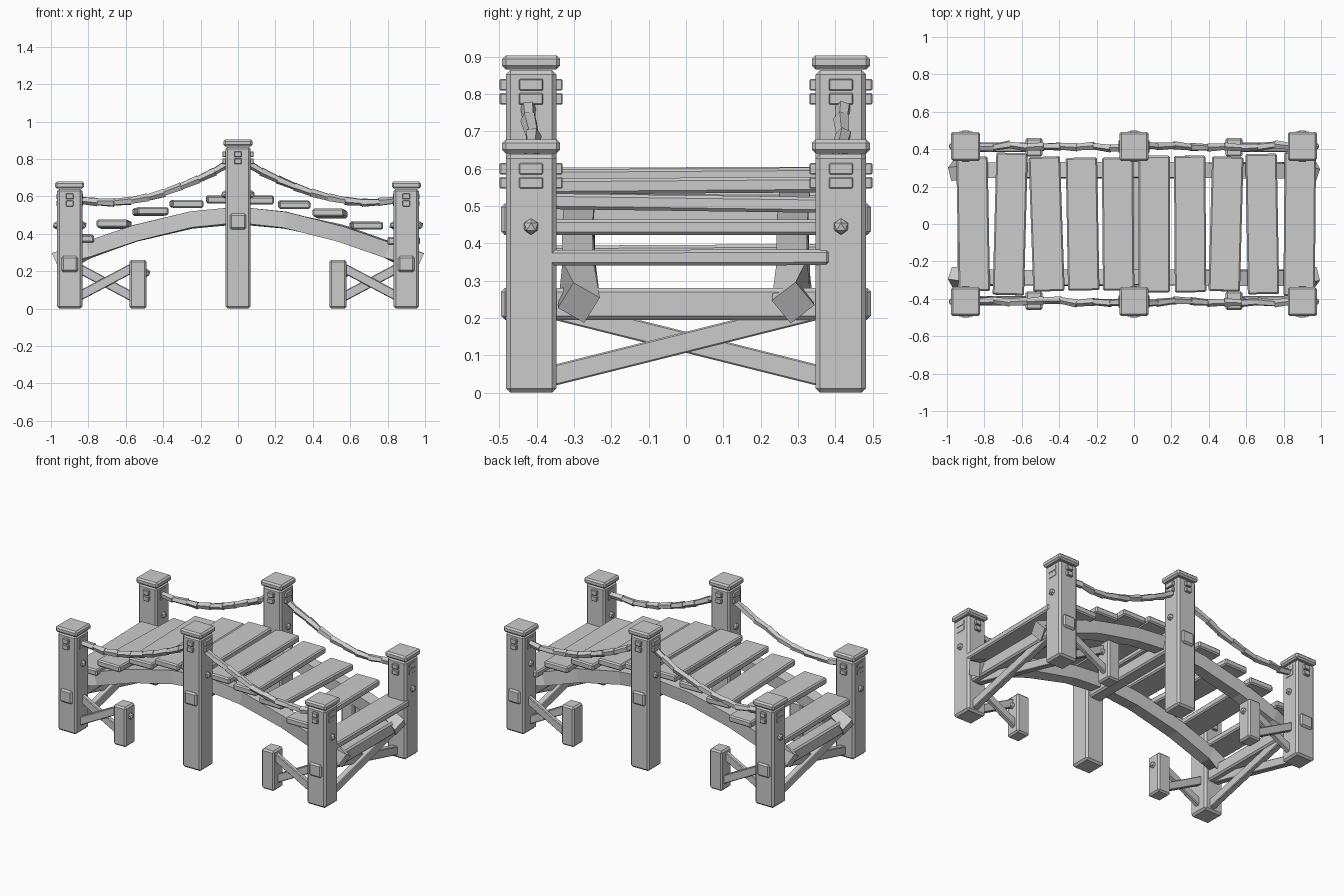
import bpy, bmesh, math, random
from mathutils import Vector, Matrix

if "Cube" in bpy.data.objects:
    bpy.data.objects.remove(bpy.data.objects["Cube"], do_unlink=True)
random.seed(4)

wood = bpy.data.materials.new("weathered_grey")
wood.use_nodes = True
grey = (0.6, 0.6, 0.6, 1)
wood.diffuse_color = grey
wood.node_tree.nodes["Principled BSDF"].inputs["Base Color"].default_value = grey


def finish(name, bm, bevel=0.0):
    mesh = bpy.data.meshes.new(name)
    bmesh.ops.recalc_face_normals(bm, faces=bm.faces)
    bm.to_mesh(mesh)
    bm.free()
    mesh.materials.append(wood)
    obj = bpy.data.objects.new(name, mesh)
    bpy.context.scene.collection.objects.link(obj)
    if bevel:
        mod = obj.modifiers.new("chamfer", 'BEVEL')
        mod.width = bevel
        mod.segments = 1
    return obj


def box(name, centre, size, bevel=0.01, rot=None):
    bm = bmesh.new()
    bmesh.ops.create_cube(bm, size=1, matrix=Matrix.Diagonal((*size, 1)))
    obj = finish(name, bm, bevel)
    obj.location = centre
    if rot:
        obj.rotation_euler = rot
    return obj


def bar(name, a, b, width, height):
    """Beam between two points, its height kept in the vertical plane."""
    a, b = Vector(a), Vector(b)
    d = (b - a).normalized()
    side = Vector((0, 0, 1)).cross(d).normalized()
    basis = Matrix((d, side, d.cross(side))).transposed()
    return box(name, (a + b) / 2, ((b - a).length, width, height), 0.004, basis.to_euler())


def sweep(name, rings):
    """Skin a list of equal-sided rings and close both ends."""
    bm = bmesh.new()
    loops = [[bm.verts.new(p) for p in ring] for ring in rings]
    n = len(loops[0])
    for r, s in zip(loops, loops[1:]):
        for i in range(n):
            bm.faces.new((r[i], r[(i + 1) % n], s[(i + 1) % n], s[i]))
    bm.faces.new(loops[0][::-1])
    bm.faces.new(loops[-1])
    return finish(name, bm)


def bolt(name, x, y, z):
    bm = bmesh.new()
    bmesh.ops.create_icosphere(bm, subdivisions=1, radius=0.022)
    finish(name, bm).location = (x, y, z)


# Main posts with caps, notched bands and bolts
for x in (-0.9, 0, 0.9):
    mid = x == 0
    top = 0.865 if mid else 0.64
    for y in (-0.415, 0.415):
        box("post", (x, y, top / 2), (0.135, 0.135, top), 0.012)
        box("post_cap", (x, y, top + 0.02), (0.155, 0.155, 0.038), 0.01)
        for dz in (0.04, 0.078):
            z = top - dz
            box("band_across", (x, y, z), (0.168 if mid else 0.14, 0.065, 0.031), 0.003)
            box("band_along", (x, y, z), (0.04, 0.168, 0.031), 0.003)
        for s in (-1, 1):
            bolt("post_bolt", x + s * 0.07, y, 0.61 if mid else 0.445)

# Cross beams whose ends show through the posts
for x, z in ((-0.9, 0.238), (0, 0.465), (0.9, 0.238)):
    box("cross_beam", (x, 0, z), (0.088, 0.99, 0.085), 0.01)

# Short posts and crossed braces
for sx in (-1, 1):
    for sy in (-1, 1):
        y = sy * 0.41
        box("short_post", (sx * 0.535, y, 0.13), (0.09, 0.1, 0.26), 0.01)
        bolt("short_post_bolt", sx * 0.535 + 0.046, y, 0.19)
        for k, (z0, z1) in enumerate(((0.05, 0.23), (0.23, 0.05))):
            yk = y + (k - 0.5) * 0.02
            bar("side_brace", (sx * 0.88, yk, z0), (sx * 0.54, yk, z1), 0.03, 0.05)
        xk = sx * 0.9 + sy * 0.012
        bar("end_brace", (xk, -0.4, 0.135 - sy * 0.1), (xk, 0.4, 0.135 + sy * 0.1), 0.04, 0.055)

# Arched bearers, twisted at their ends
stations = [-0.97, -0.8, -0.55, -0.25, 0, 0.25, 0.55, 0.8, 0.97]
for sy in (-1, 1):
    rings = []
    for x in stations:
        z = 0.497 - 0.27 * abs(x) ** 1.75
        slope = math.atan(-0.47 * math.copysign(abs(x) ** 0.75, x))
        d = Vector((math.cos(slope), 0, math.sin(slope)))
        up = Vector((-d.z, 0, d.x))
        twist = 0.12 * random.uniform(-1, 1) + (0.6 * sy if abs(x) > 0.9 else 0)
        ring = []
        for i in range(4):
            a = math.pi / 4 + i * math.pi / 2 + twist
            ring.append(Vector((x, sy * 0.287, z)) + up * 0.061 * math.sin(a)
                        + Vector((0, 0.058 * math.cos(a), 0)))
        rings.append(ring)
    sweep("arch_bearer", rings)

# Deck planks: x, z, length, yaw in degrees
planks = [(-0.86, 0.375, 0.72, 1), (-0.662, 0.45, 0.76, -1.5), (-0.467, 0.518, 0.72, 2),
          (-0.275, 0.56, 0.71, 1), (-0.085, 0.583, 0.71, 0.5), (0.108, 0.58, 0.73, 0),
          (0.3, 0.555, 0.73, 0.4), (0.492, 0.508, 0.72, -1.5), (0.686, 0.443, 0.75, 1),
          (0.886, 0.362, 0.77, -0.5)]
for x, z, length, yaw in planks:
    box("deck_plank", (x, 0, z), (0.168, length, 0.042), 0.008,
        (math.radians(random.uniform(-0.9, 0.6)), 0, math.radians(yaw)))

# Sagging ropes built from rough, tapered lengths
sag = [(0.04, 0.785), (0.13, 0.73), (0.22, 0.687), (0.31, 0.65), (0.4, 0.617),
       (0.49, 0.592), (0.58, 0.575), (0.67, 0.567), (0.76, 0.57), (0.86, 0.58)]
for sx in (-1, 1):
    for sy in (-1, 1):
        path = [Vector((sx * x, sy * 0.415 + random.uniform(-0.01, 0.01), z)) for x, z in sag]
        for a, b in zip(path, path[1:]):
            d = (b - a).normalized()
            side = d.cross(Vector((0, 0, 1))).normalized()
            up = side.cross(d)
            start = random.uniform(0, 1)
            rings = []
            for p, r in ((a - d * 0.008, 0.023), (b + d * 0.004, 0.018)):
                rings.append([p + r * (side * math.cos(start + i * math.tau / 5)
                                       + up * math.sin(start + i * math.tau / 5)) for i in range(5)])
            sweep("rope_length", rings)
